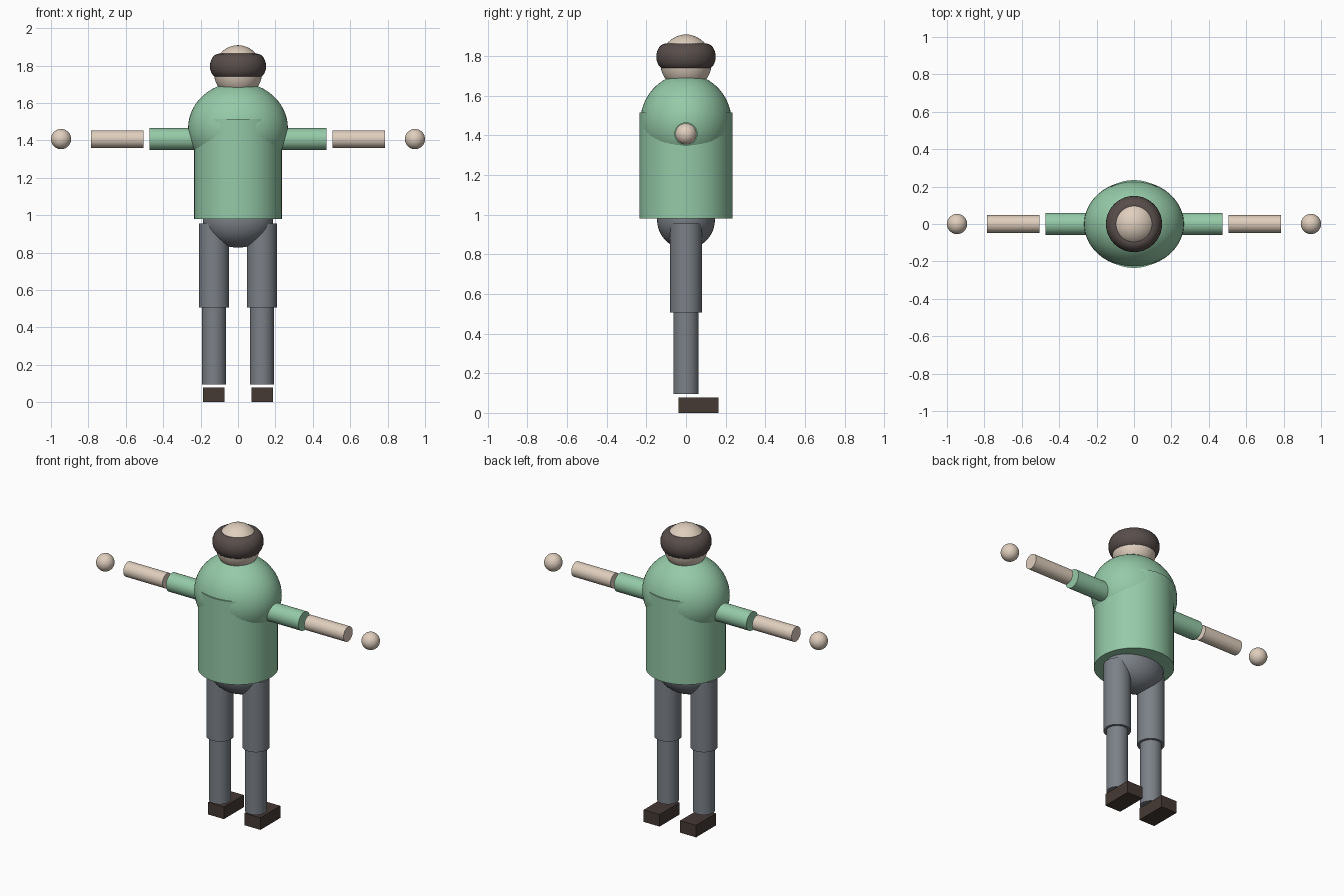
import bpy
from math import pi

cube = bpy.data.objects.get("Cube")
if cube:
    bpy.data.objects.remove(cube, do_unlink=True)


def material(name, rgb):
    mat = bpy.data.materials.new(name)
    mat.use_nodes = True
    color = (*rgb, 1)
    mat.diffuse_color = color
    mat.node_tree.nodes["Principled BSDF"].inputs["Base Color"].default_value = color
    return mat


green = material("shirt green", (0.30, 0.59, 0.39))
skin = material("skin", (0.74, 0.62, 0.51))
grey = material("trouser grey", (0.20, 0.22, 0.245))
hair_brown = material("hair brown", (0.098, 0.076, 0.07))
shoe_brown = material("shoe brown", (0.06, 0.042, 0.036))


def finish(name, mat, scale=(1, 1, 1), smooth=True):
    obj = bpy.context.object
    obj.name = name
    obj.scale = scale
    obj.data.materials.append(mat)
    bpy.ops.object.transform_apply(location=False, rotation=True, scale=True)
    if smooth:
        bpy.ops.object.shade_smooth_by_angle()
    return obj


def ellipsoid(name, mat, center, radii):
    bpy.ops.mesh.primitive_uv_sphere_add(segments=48, ring_count=24, radius=1, location=center)
    return finish(name, mat, radii)


def post(name, mat, x, bottom, top, radius):
    bpy.ops.mesh.primitive_cylinder_add(vertices=48, radius=radius, depth=top - bottom,
                                        location=(x, 0, (bottom + top) / 2))
    return finish(name, mat)


def arm_tube(name, mat, side, inner, outer, radius):
    bpy.ops.mesh.primitive_cylinder_add(vertices=48, radius=radius, depth=outer - inner,
                                        location=(side * (inner + outer) / 2, 0, ARM_Z),
                                        rotation=(0, pi / 2, 0))
    return finish(name, mat)


ARM_Z = 1.407
LEG_X = 0.128

# Torso, shoulders and hips
post("torso", green, 0, 0.98, 1.515, 0.235)
ellipsoid("shoulders", green, (0, 0, 1.465), (0.267, 0.231, 0.245))
ellipsoid("hips", grey, (0, 0, 0.975), (0.188, 0.146, 0.148))

# Head with a ring of hair
ellipsoid("head", skin, (0, 0, 1.769), (0.13, 0.13, 0.14))
bpy.ops.mesh.primitive_torus_add(major_segments=48, minor_segments=24, major_radius=0.1,
                                 minor_radius=0.05, location=(0, 0, 1.797))
finish("hair", hair_brown, (1, 1, 1.34))

# Arms and legs on both sides
for label, side in (("left", 1), ("right", -1)):
    arm_tube(label + "_upper_arm", green, side, 0.2, 0.472, 0.059)
    arm_tube(label + "_forearm", skin, side, 0.505, 0.785, 0.047)
    ellipsoid(label + "_hand", skin, (side * 0.946, 0, ARM_Z), (0.054, 0.054, 0.054))

    post(label + "_thigh", grey, side * LEG_X, 0.507, 0.956, 0.08)
    post(label + "_calf", grey, side * LEG_X, 0.096, 0.507, 0.064)
    bpy.ops.mesh.primitive_cube_add(size=1, location=(side * 0.13, 0.063, 0.039))
    finish(label + "_shoe", shoe_brown, (0.113, 0.202, 0.078), smooth=False)
